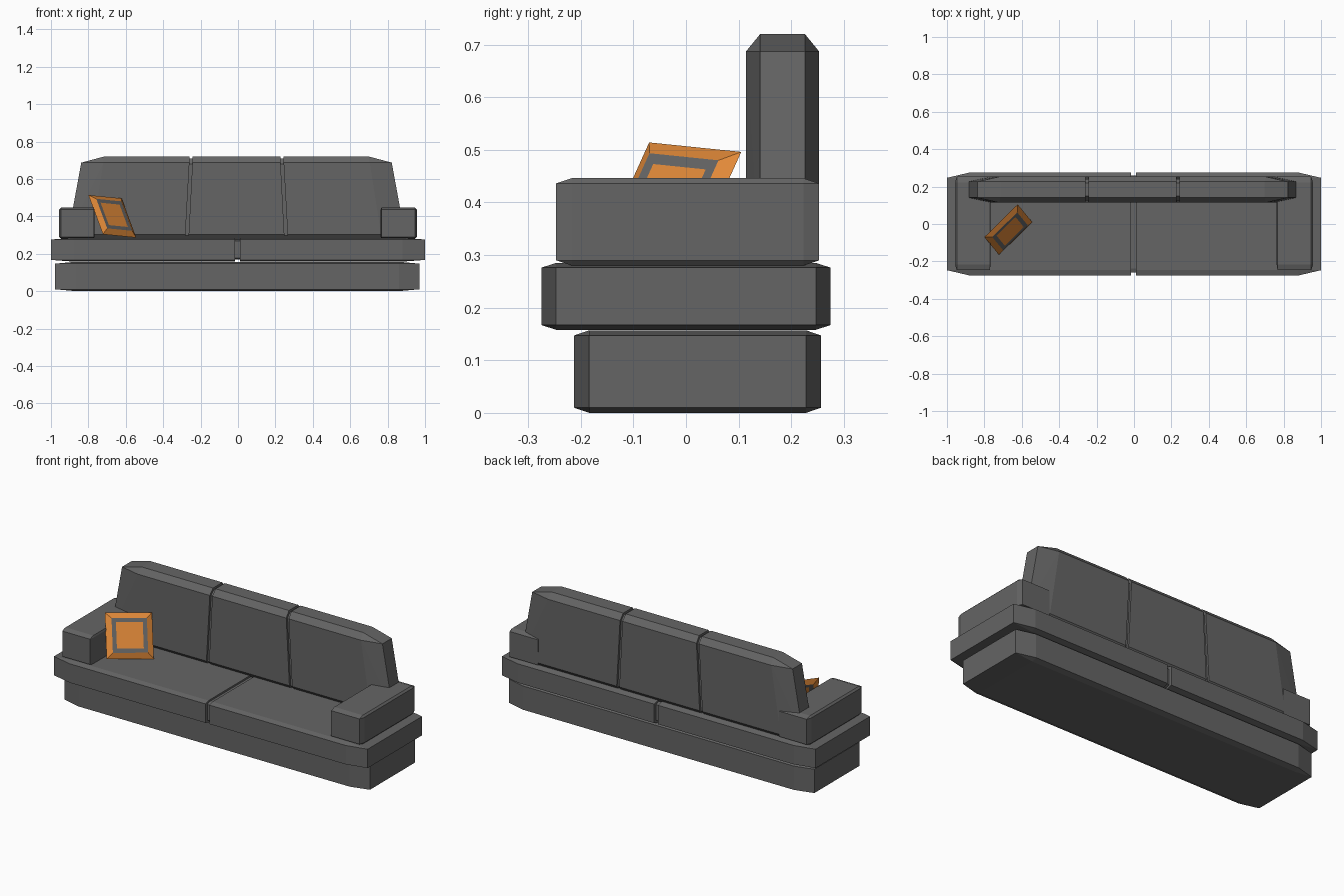
import bpy, bmesh
from mathutils import Vector

if "Cube" in bpy.data.objects:
    bpy.data.objects.remove(bpy.data.objects["Cube"])


def material(name, rgb):
    m = bpy.data.materials.new(name)
    m.diffuse_color = (*rgb, 1)
    m.use_nodes = True
    m.node_tree.nodes["Principled BSDF"].inputs["Base Color"].default_value = m.diffuse_color
    return m


grey = material("grey_fabric", (0.13, 0.13, 0.13))
orange = material("orange_fabric", (0.75, 0.25, 0.04))


def finish(bm, name, mats):
    bmesh.ops.recalc_face_normals(bm, faces=bm.faces[:])
    mesh = bpy.data.meshes.new(name)
    bm.to_mesh(mesh)
    bm.free()
    for m in mats:
        mesh.materials.append(m)
    ob = bpy.data.objects.new(name, mesh)
    bpy.context.collection.objects.link(ob)
    return ob


def block(name, xr, yr, zr, left, right, by, bz, taper=1.0, cx=0.0):
    """Chamfered box; left/right are the x chamfers, taper widens the bottom."""
    bm = bmesh.new()
    for x, bx in ((xr[0], left), (xr[1], -right)):
        for y, sy in ((yr[0], by), (yr[1], -by)):
            for z, sz in ((zr[0], bz), (zr[1], -bz)):
                for p in ((x + bx, y + sy, z), (x, y + sy, z + sz), (x + bx, y, z + sz)):
                    t = (zr[1] - p[2]) / (zr[1] - zr[0])
                    k = 1 + (taper - 1) * t
                    bm.verts.new((cx + p[0] * k, p[1], p[2]))
    bmesh.ops.remove_doubles(bm, verts=bm.verts[:], dist=1e-5)
    bmesh.ops.convex_hull(bm, input=bm.verts[:])
    bmesh.ops.dissolve_limit(bm, angle_limit=0.01, verts=bm.verts[:], edges=bm.edges[:])
    return finish(bm, name, [grey])


# Plinth
block("base", (-0.978, 0.97), (-0.213, 0.257), (0, 0.157), 0.11, 0.11, 0.029, 0.01)

# Two seat halves with a recessed seam
Y, Z = (-0.275, 0.275), (0.158, 0.285)
block("seat_left", (-1, -0.015), Y, Z, 0.12, 0, 0.028, 0.009)
block("seat_right", (0.01, 1), Y, Z, 0, 0.12, 0.028, 0.009)
block("seat_seam", (-0.016, 0.011), (-0.258, 0.258), (0.168, 0.275), 0, 0, 0.02, 0.008)

# Armrests
Y, Z = (-0.247, 0.253), (0.28, 0.446)
block("arm_left", (-0.957, -0.767), Y, Z, 0.01, 0.004, 0.03, 0.01)
block("arm_right", (0.763, 0.957), Y, Z, 0.004, 0.01, 0.03, 0.01)

# Three back cushions, narrowing upwards, with recessed seams
Y, Z, T, C = (0.114, 0.253), (0.27, 0.72), 1.1, -0.008
block("back_left", (-0.824, -0.25), Y, Z, 0.117, 0, 0.027, 0.033, T, C)
block("back_middle", (-0.234, 0.234), Y, Z, 0, 0, 0.027, 0.033, T, C)
block("back_right", (0.25, 0.824), Y, Z, 0, 0.117, 0.027, 0.033, T, C)
for side, s in (("left", -1), ("right", 1)):
    xs = sorted((s * 0.233, s * 0.251))
    block("back_seam_" + side, xs, (0.126, 0.241), (0.27, 0.708), 0, 0, 0.023, 0.028, T, C)

# Throw pillow: square with sloped rim, grey band and orange centre on both sides
centre = Vector((-0.672, -0.03, 0.40))
u = Vector((0.089, 0.0875, -0.009))
v = Vector((-0.039, 0.0475, 0.105))
n = u.cross(v).normalized()
bm = bmesh.new()


def ring(s, h):
    return [bm.verts.new(centre + u * a * s + v * b * s + n * h)
            for a, b in ((-1, -1), (1, -1), (1, 1), (-1, 1))]


outer = ring(1, 0)
for h in (0.016, -0.016):
    rings = [outer, ring(0.75, h), ring(0.57, h)]
    for i in range(2):
        for j in range(4):
            k = (j + 1) % 4
            f = bm.faces.new((rings[i][j], rings[i][k], rings[i + 1][k], rings[i + 1][j]))
            f.material_index = i
    bm.faces.new(rings[2])
finish(bm, "throw_pillow", [orange, grey])
